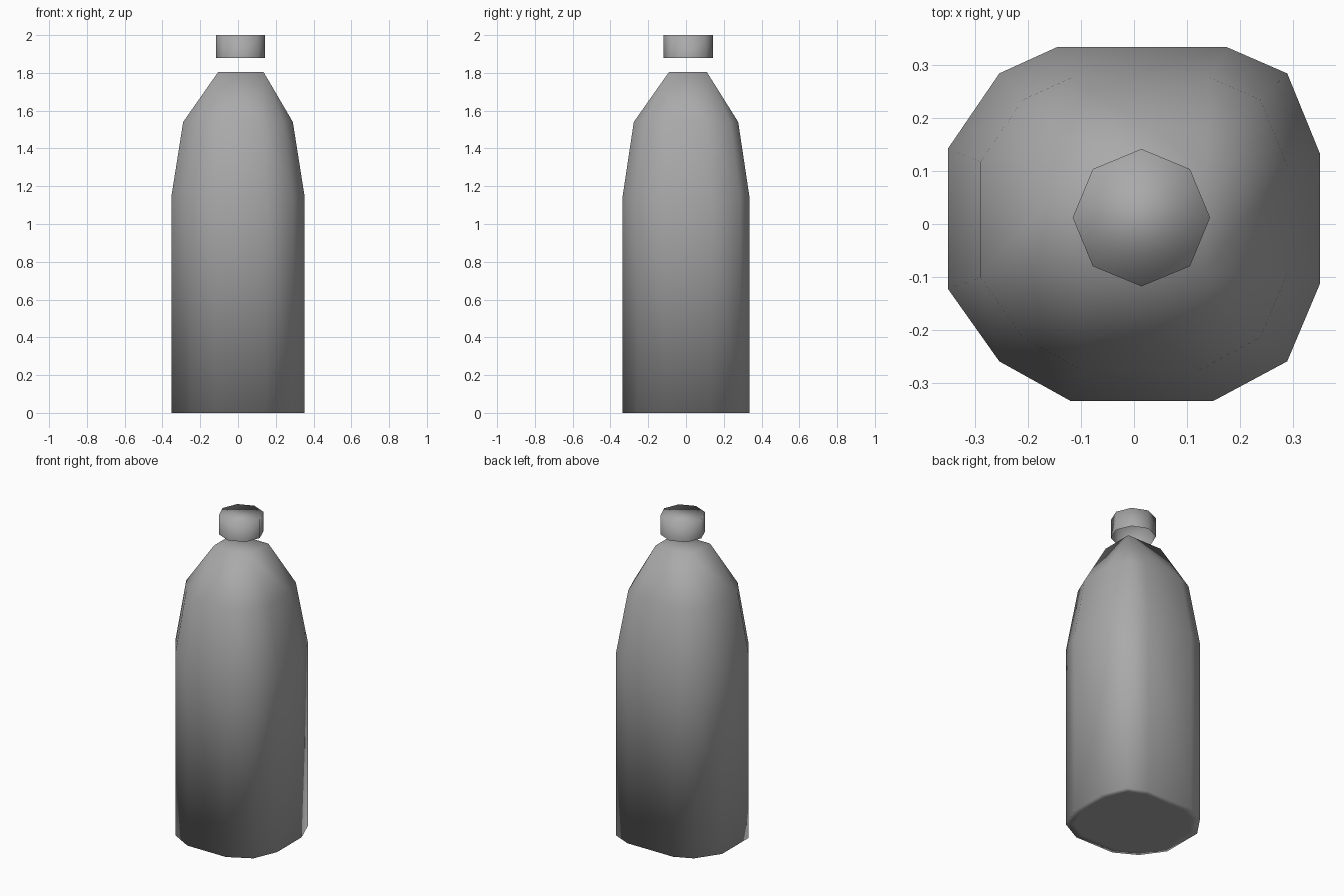
import bpy, bmesh, math
from mathutils import Vector

cube = bpy.data.objects.get("Cube")
if cube:
    bpy.data.objects.remove(cube, do_unlink=True)

grey = bpy.data.materials.new("plain_grey")
grey.use_nodes = True
grey.diffuse_color = (0.4, 0.4, 0.4, 1)
grey.node_tree.nodes["Principled BSDF"].inputs["Base Color"].default_value = (0.4, 0.4, 0.4, 1)


def finish(name, bm):
    """Turn a bmesh into a smooth shaded object."""
    bmesh.ops.recalc_face_normals(bm, faces=bm.faces)
    for face in bm.faces:
        face.smooth = True
    mesh = bpy.data.meshes.new(name)
    bm.to_mesh(mesh)
    bm.free()
    mesh.materials.append(grey)
    obj = bpy.data.objects.new(name, mesh)
    bpy.context.collection.objects.link(obj)
    return obj


def ring(bm, outline, z, scale=1.0):
    return [bm.verts.new((x * scale, y * scale, z)) for x, y in outline]


def bridge(bm, low, high):
    """Join two rings of equal length with quads."""
    n = len(low)
    for i in range(n):
        j = (i + 1) % n
        bm.faces.new((low[i], low[j], high[j], high[i]))


# Bottle body: three points round each corner, starting at the right end of the back
section = [(0.175, 0.335), (0.29, 0.285), (0.352, 0.133),
           (0.352, -0.113), (0.29, -0.26), (0.15, -0.335),
           (-0.12, -0.335), (-0.255, -0.26), (-0.352, -0.123),
           (-0.352, 0.143), (-0.255, 0.285), (-0.145, 0.335)]
bm = bmesh.new()
base = ring(bm, section, 0)
waist = ring(bm, section, 1.15)
shoulder = ring(bm, section, 1.54, 0.825)
bridge(bm, base, waist)
bridge(bm, waist, shoulder)

# Neck: every rounded corner closes to one corner of a small rectangle
neck = ring(bm, [(0.135, 0.11), (0.135, -0.09), (-0.105, -0.09), (-0.105, 0.11)], 1.805)
for k in range(4):
    a, b, c = shoulder[3 * k:3 * k + 3]
    after = shoulder[(3 * k + 3) % 12]
    bm.faces.new((a, b, neck[k]))
    bm.faces.new((b, c, neck[k]))
    bm.faces.new((c, after, neck[(k + 1) % 4], neck[k]))
bm.faces.new(neck)

# Underside: flat, with a narrow rim
underside = ring(bm, section, 0, 0.88)
bridge(bm, underside, base)
bm.faces.new(underside)
finish("bottle_body", bm)

# Cap: octagon, closed on top and open below
center, radius = Vector((0.014, 0.012)), 0.13
octagon = [center + radius * Vector((math.cos(k * math.pi / 4), math.sin(k * math.pi / 4)))
           for k in range(8)]
bm = bmesh.new()
cap_low = ring(bm, octagon, 1.88)
cap_high = ring(bm, octagon, 2.0)
bridge(bm, cap_low, cap_high)
bm.faces.new(cap_high)
finish("bottle_cap", bm)
